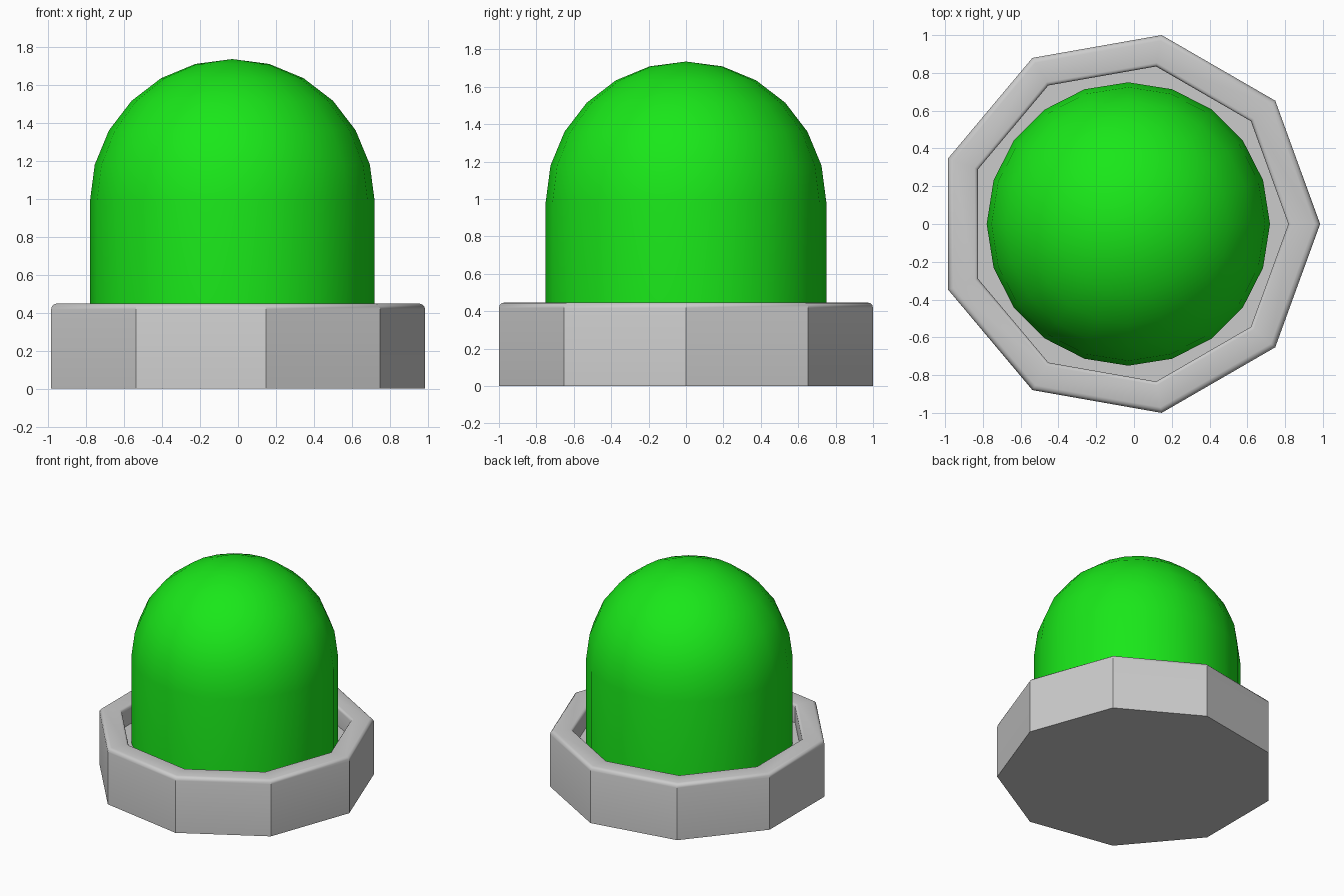
import bpy, bmesh
from math import sin, cos, pi, radians

if "Cube" in bpy.data.objects:
    bpy.data.objects.remove(bpy.data.objects["Cube"])

CX = -0.03  # shared axis of both parts (odd-sided base is off-centre)


def lathe(name, profile, sides, smooth_angle):
    """Revolve an (r, z) profile around the axis; r = 0 points become poles."""
    bm = bmesh.new()
    rings = []
    for r, z in profile:
        n = sides if r > 0 else 1
        rings.append([bm.verts.new((CX + r * cos(2 * pi * i / sides),
                                    r * sin(2 * pi * i / sides), z))
                      for i in range(n)])
    for a, b in zip(rings, rings[1:]):
        for i in range(sides):
            j = (i + 1) % sides
            quad = [a[i % len(a)], a[j % len(a)], b[j % len(b)], b[i % len(b)]]
            bm.faces.new(list(dict.fromkeys(quad)))
    bmesh.ops.recalc_face_normals(bm, faces=bm.faces)
    mesh = bpy.data.meshes.new(name)
    bm.to_mesh(mesh)
    bm.free()
    obj = bpy.data.objects.new(name, mesh)
    bpy.context.collection.objects.link(obj)
    bpy.context.view_layer.objects.active = obj
    obj.select_set(True)
    bpy.ops.object.shade_smooth_by_angle(angle=radians(smooth_angle))
    obj.select_set(False)
    return obj


def arc(r, z, radius, start, end, steps):
    """Points of a circular arc in the (r, z) plane, angles in degrees."""
    pts = []
    for k in range(steps + 1):
        a = radians(start + (end - start) * k / steps)
        pts.append((r + radius * cos(a), z + radius * sin(a)))
    return pts


# Nine-sided tray with rounded rim and sunken floor
R_OUT, R_IN, TOP, FLOOR, B = 1.0154, 0.847, 0.447, 0.30, 0.03
tray = [(0, 0), (R_OUT, 0)]
tray += arc(R_OUT - B, TOP - B, B, 0, 90, 3)
tray += arc(R_IN + 0.02, TOP - 0.02, 0.02, 90, 180, 3)
tray += [(R_IN, FLOOR), (0, FLOOR)]
lathe("base_tray", tray, 9, 35)

# Domed button standing on the tray floor
dome = [(0, FLOOR - 0.01), (0.75, FLOOR - 0.01)]
dome += arc(0, 0.985, 0.75, 0, 75, 5) + [(0, 1.735)]
button = lathe("dome_button", dome, 20, 35)
green = bpy.data.materials.new("green")
green.diffuse_color = (0.01, 0.8, 0.01, 1)
green.use_nodes = True
green.node_tree.nodes["Principled BSDF"].inputs["Base Color"].default_value = green.diffuse_color
button.data.materials.append(green)
